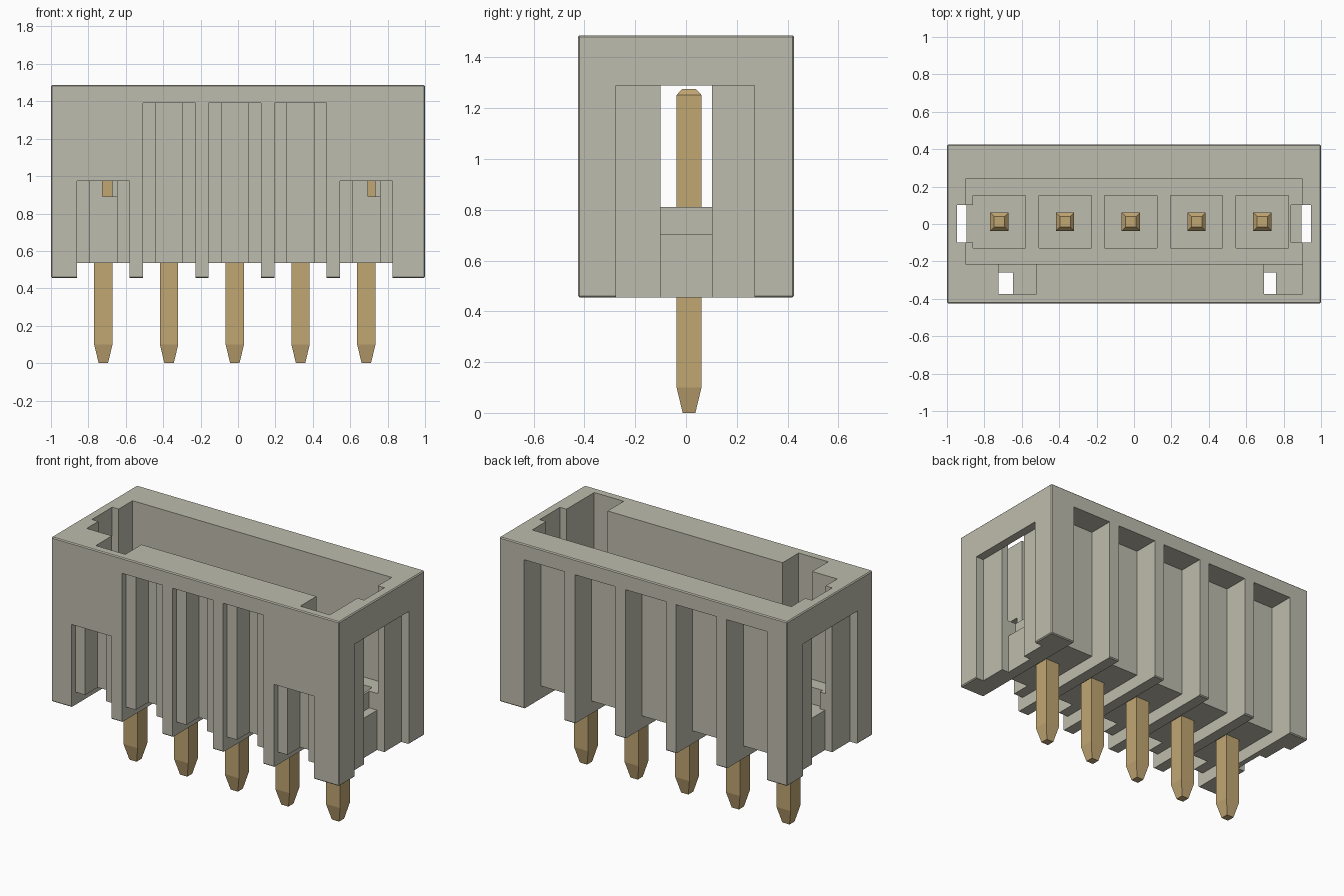
import bpy
import bmesh

cube = bpy.data.objects.get("Cube")
if cube:
    bpy.data.objects.remove(cube, do_unlink=True)


def material(name, rgb):
    mat = bpy.data.materials.new(name)
    mat.use_nodes = True
    mat.diffuse_color = (*rgb, 1)
    bsdf = next(n for n in mat.node_tree.nodes if n.type == 'BSDF_PRINCIPLED')
    bsdf.inputs["Base Color"].default_value = (*rgb, 1)
    bsdf.inputs["Roughness"].default_value = 0.6
    return mat


PLASTIC = material("warm grey plastic", (0.515, 0.503, 0.418))
BRASS = material("brass", (0.533, 0.381, 0.171))


def add_object(name, bm, mat=None):
    mesh = bpy.data.meshes.new(name)
    bmesh.ops.recalc_face_normals(bm, faces=bm.faces)
    bm.to_mesh(mesh)
    bm.free()
    if mat:
        mesh.materials.append(mat)
    obj = bpy.data.objects.new(name, mesh)
    bpy.context.collection.objects.link(obj)
    return obj


def box(name, xs, ys, zs, mat=None, bevel=0):
    bm = bmesh.new()
    bmesh.ops.create_cube(bm, size=1)
    for v in bm.verts:
        v.co = [lo + (c + 0.5) * (hi - lo) for c, (lo, hi) in zip(v.co, (xs, ys, zs))]
    if bevel:
        bmesh.ops.bevel(bm, geom=list(bm.edges), offset=bevel, segments=1, affect='EDGES')
    return add_object(name, bm, mat)


def cut(xs, ys, zs):
    """Subtract a box from the housing."""
    cutter = box("cutter", xs, ys, zs)
    cutter.hide_render = True
    mod = housing.modifiers.new("cut", 'BOOLEAN')
    mod.operation = 'DIFFERENCE'
    mod.solver = 'EXACT'
    mod.object = cutter
    bpy.context.view_layer.objects.active = housing
    bpy.ops.object.modifier_apply(modifier=mod.name)
    bpy.data.objects.remove(cutter, do_unlink=True)


PIN_XS = [-0.72 + 0.3515 * i for i in range(5)]
PIN_Y = 0.012
BOTTOM, TOP, FLOOR = 0.455, 1.487, 0.81

# Housing shell with its open cavity
housing = box("housing", (-1, 1), (-0.425, 0.425), (BOTTOM, TOP), PLASTIC, 0.006)
cut((-0.9, 0.9), (-0.215, 0.24), (FLOOR, 1.7))

# End walls: wide outer recess, narrow inner slot, notch in the floor
for s in (-1, 1):
    cut(sorted((s * 0.945, s * 1.2)), (-0.275, 0.27), (0.2, 1.29))
    cut(sorted((s * 0.895, s * 0.9451)), (-0.1, 0.102), (0.2, 1.7))
    cut(sorted((s * 0.84, s * 0.91)), (-0.1, 0.102), (0.705, 0.9))

# Latch pockets opening from the cavity into the front wall
for x0, x1 in ((-0.725, -0.52), (0.695, 0.9)):
    cut((x0, x1), (-0.375, -0.2), (0.89, 1.7))

# Per pin: underside gap, back channel, stepped front channel, floor pocket
for i, x in enumerate(PIN_XS):
    wide = (x - 0.14, x + 0.14)
    front_top = 0.975 if i in (0, 4) else 1.39
    cut(wide, (-0.6, 0.6), (0.2, 0.535))
    cut(wide, (0.26, 0.6), (0.3, 1.39))
    cut(wide, (-0.6, -0.385), (0.3, front_top))
    cut((x - 0.072, x + 0.072), (-0.6, -0.26), (0.3, front_top))
    cut(wide, (PIN_Y - 0.14, PIN_Y + 0.14), (0.705, 0.9))

# Square pins with tapered tips, lofted from square rings
for i, x in enumerate(PIN_XS):
    bm = bmesh.new()
    rings = []
    for z, r in ((0, 0.025), (0.1, 0.049), (1.252, 0.049), (1.275, 0.028)):
        rings.append([bm.verts.new((x + r * a, PIN_Y + r * b, z))
                      for a, b in ((-1, -1), (1, -1), (1, 1), (-1, 1))])
    for lower, upper in zip(rings, rings[1:]):
        for k in range(4):
            n = (k + 1) % 4
            bm.faces.new((lower[k], lower[n], upper[n], upper[k]))
    bm.faces.new(rings[0][::-1])
    bm.faces.new(rings[-1])
    add_object(f"pin_{i + 1}", bm, BRASS)
